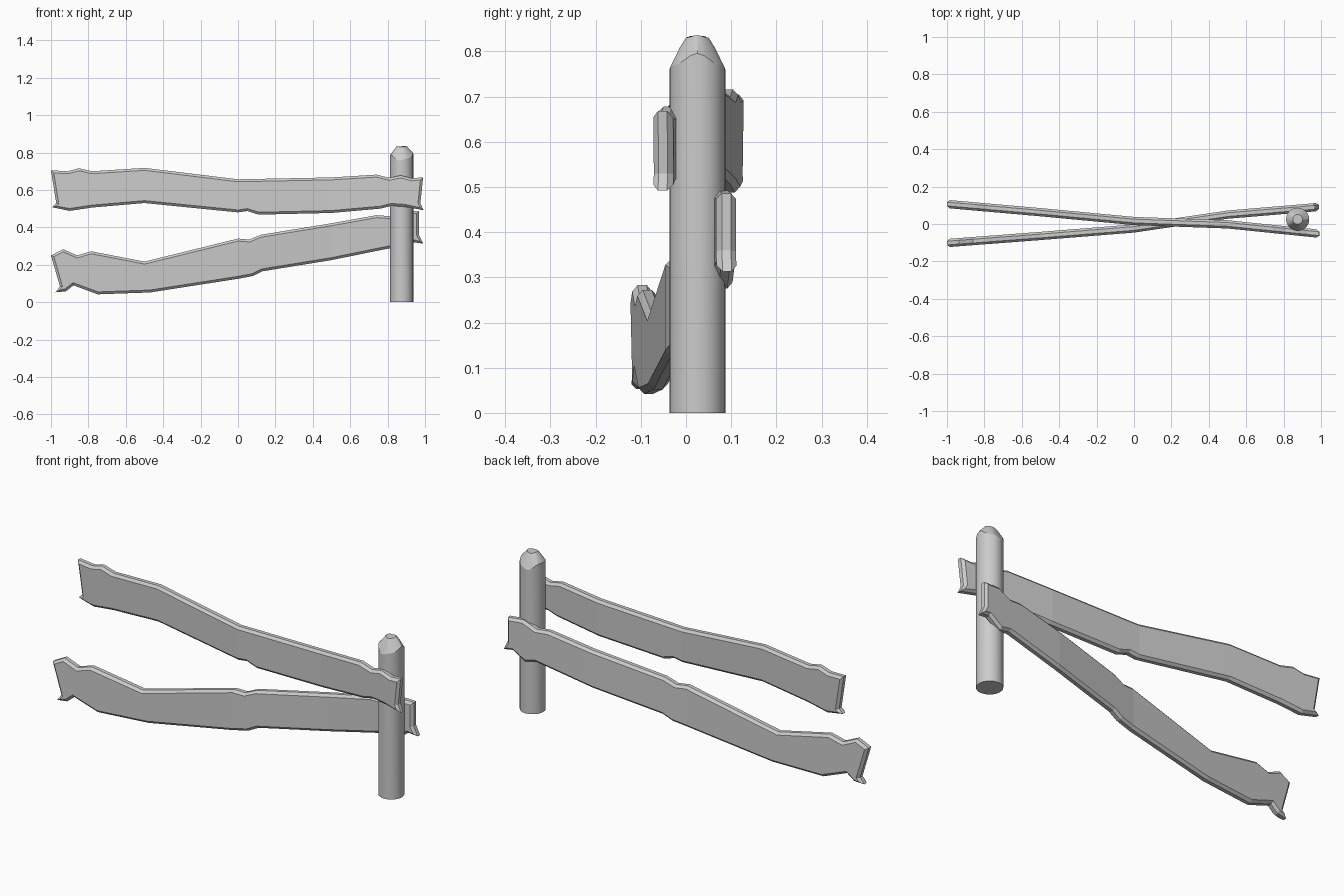
import bpy, bmesh, math
from mathutils import Vector

if "Cube" in bpy.data.objects:
    bpy.data.objects.remove(bpy.data.objects["Cube"])


def finish(name, bm):
    bmesh.ops.recalc_face_normals(bm, faces=bm.faces)
    me = bpy.data.meshes.new(name)
    bm.to_mesh(me)
    bm.free()
    ob = bpy.data.objects.new(name, me)
    bpy.context.collection.objects.link(ob)
    return ob


def inset(pts, d):
    # mitred inward offset of a clockwise outline
    out = []
    n = len(pts)
    for i in range(n):
        a, b, c = (Vector(pts[(i + k) % n]) for k in (-1, 0, 1))
        u, v = (b - a).normalized(), (c - b).normalized()
        n1, n2 = Vector((u.y, -u.x)), Vector((v.y, -v.x))
        m = (n1 + n2).normalized()
        out.append(b + m * d / max(0.6, m.dot(n1)))
    return out


def loft(bm, rings):
    n = len(rings[0])
    for r, s in zip(rings, rings[1:]):
        for i in range(n):
            bm.faces.new((r[i], r[(i + 1) % n], s[(i + 1) % n], s[i]))
    bm.faces.new(rings[0])
    bm.faces.new(rings[-1])


def plank(name, outline, path):
    # chamfered board, cut at the bends and then shifted along the path
    bm = bmesh.new()
    inner = inset(outline, 0.013)
    layers = [(inner, -0.022), (outline, -0.010), (outline, 0.010), (inner, 0.022)]
    loft(bm, [[bm.verts.new((p[0], y, p[1])) for p in pts] for pts, y in layers])
    for x in (-0.5, 0, 0.5):
        bmesh.ops.bisect_plane(bm, geom=bm.verts[:] + bm.edges[:] + bm.faces[:],
                               plane_co=(x, 0, 0), plane_no=(1, 0, 0))
    for v in bm.verts:
        t = min(max((v.co.x + 1) / 0.5, 0), 3.999)
        i = int(t)
        v.co.y += path[i] + (path[i + 1] - path[i]) * (t - i)
    bmesh.ops.triangulate(bm, faces=[f for f in bm.faces if len(f.verts) > 4])
    return finish(name, bm)


# Upper rail, crossing in front of the post
plank("upper_rail", [
    (-1, .705), (-.91, .70), (-.85, .716), (-.78, .70), (-.5, .718), (0, .657),
    (.5, .667), (.74, .682), (.81, .665), (.87, .678), (.93, .662), (.99, .668),
    (.975, .53), (.992, .492), (.89, .51), (.82, .515), (.76, .50), (.5, .477),
    (.11, .468), (.05, .487), (0, .48), (-.5, .53), (-.78, .506), (-.9, .488),
    (-.995, .508), (-.972, .53)], [.107, .063, .016, -.002, -.053])

# Lower sloping rail, passing behind the post
plank("lower_rail", [
    (-1, .25), (-.935, .283), (-.86, .25), (-.785, .272), (-.5, .217), (0, .34),
    (.06, .335), (.12, .36), (.5, .422), (.74, .465), (.81, .46), (.88, .492),
    (.968, .486), (.968, .36), (.99, .313), (.94, .32), (.87, .275), (.81, .288),
    (.5, .225), (.13, .165), (.08, .14), (0, .125), (-.47, .052), (-.75, .042),
    (-.88, .09), (-.92, .058), (-.975, .053), (-.952, .085)],
    [-.102, -.064, -.024, .05, .092])

# Round post with a rough chipped top
bm = bmesh.new()
rings = []
for r, z, wave in [(.062, 0, 0), (.062, .775, .016), (.056, .785, .014),
                   (.040, .812, .006), (.026, .832, .003)]:
    ring = []
    for i in range(24):
        a = math.tau * i / 24
        h = wave * (math.cos(2 * a) + 0.3 * math.cos(5 * a))
        ring.append(bm.verts.new((.875 + r * math.cos(a), .025 + r * math.sin(a), z + h)))
    rings.append(ring)
loft(bm, rings)
post = finish("post", bm)
bpy.context.view_layer.objects.active = post
post.select_set(True)
bpy.ops.object.shade_smooth_by_angle(angle=math.radians(25))
